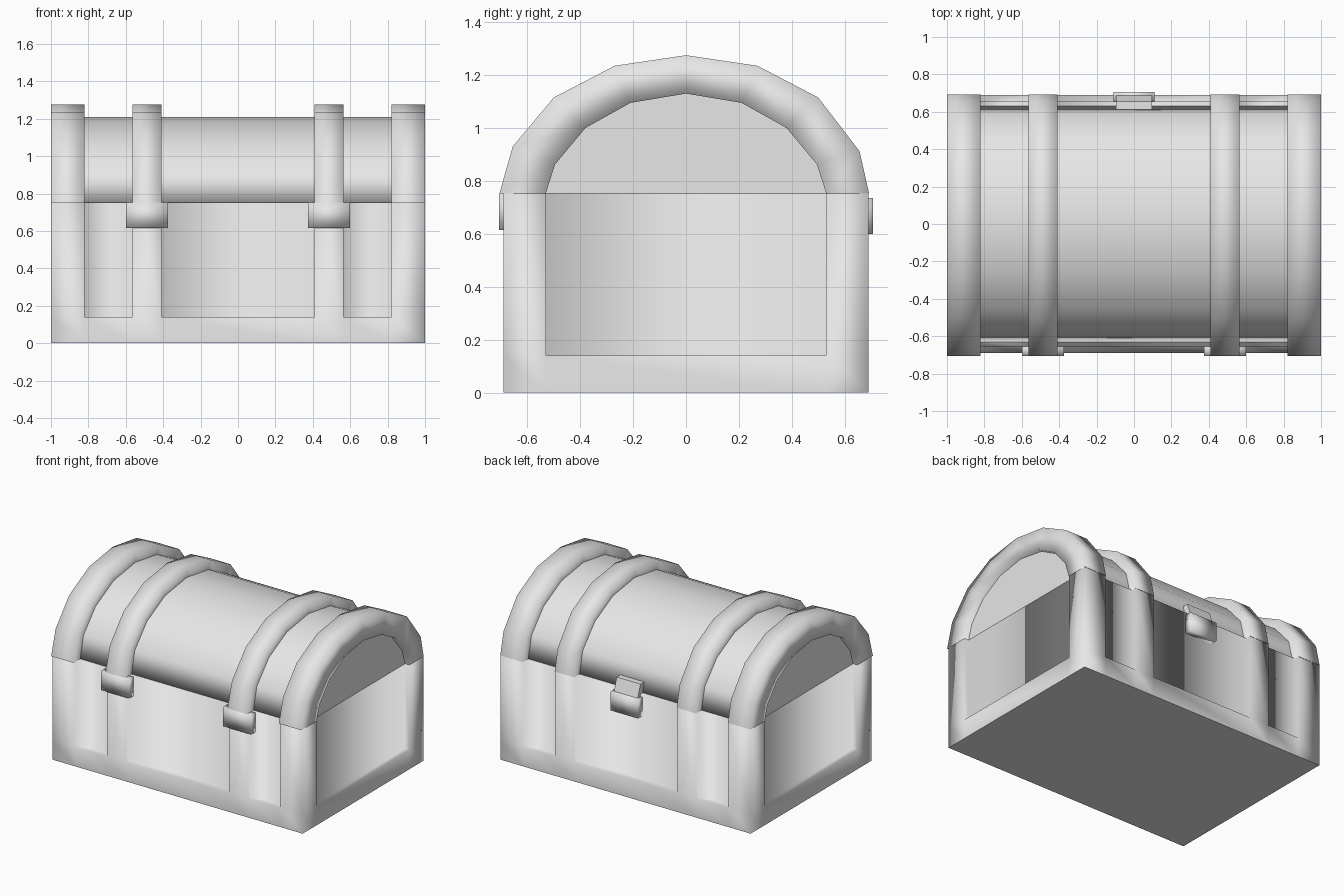
import bpy, bmesh, math

if "Cube" in bpy.data.objects:
    bpy.data.objects.remove(bpy.data.objects["Cube"])

grey = bpy.data.materials.new("light_grey")
grey.diffuse_color = (0.8, 0.8, 0.8, 1)
grey.use_nodes = True
grey.node_tree.nodes["Principled BSDF"].inputs["Base Color"].default_value = grey.diffuse_color


def finish(bm, name, angle):
    bmesh.ops.recalc_face_normals(bm, faces=bm.faces)
    me = bpy.data.meshes.new(name)
    bm.to_mesh(me)
    bm.free()
    me.materials.append(grey)
    ob = bpy.data.objects.new(name, me)
    bpy.context.collection.objects.link(ob)
    bpy.ops.object.select_all(action='DESELECT')
    ob.select_set(True)
    bpy.context.view_layer.objects.active = ob
    bpy.ops.object.shade_smooth_by_angle(angle=math.radians(angle))
    return ob


def sharpen(ob, rule):
    """Keep the edges sharp whose two ends both meet the rule."""
    vs = ob.data.vertices
    for e in ob.data.edges:
        if all(rule(vs[i].co) for i in e.vertices):
            e.use_edge_sharp = True


def block(bm, x0, x1, y0, y1, z0, z1):
    verts = bmesh.ops.create_cube(bm, size=1)["verts"]
    for v in verts:
        v.co = (x1 if v.co.x > 0 else x0, y1 if v.co.y > 0 else y0,
                z1 if v.co.z > 0 else z0)


def arch(half):
    """Full arch in (y, z) from the half running rim to crown."""
    return [(-y, z) for y, z in half] + [(y, z) for y, z in reversed(half[:-1])]


RIM = 0.753
DEPTH = 0.035
OUTER = arch([(0.705, RIM), (0.655, 0.93), (0.5, 1.115), (0.27, 1.235), (0, 1.275)])
OUTER[-1] = (0.692, RIM)
OUTER[-2] = (0.656, 0.912)
INNER = arch([(0.53, RIM), (0.495, 0.862), (0.38, 1.0), (0.21, 1.095), (0, 1.13)])
SKIN = arch([(0.63, RIM), (0.592, 0.91), (0.455, 1.065), (0.25, 1.172), (0, 1.21)])

# Chest body: a box cut into a grid, with the panels sunk into each wall
bm = bmesh.new()
block(bm, -1, 1, -0.69, 0.69, 0, RIM)
cuts = [((x, 0, 0), (1, 0, 0)) for s in (-1, 1) for x in (s * 0.41, s * 0.565, s * 0.82)]
cuts += [((0, y, 0), (0, 1, 0)) for y in (-0.53, 0.53)]
cuts += [((0, 0, 0.14), (0, 0, 1))]
for co, no in cuts:
    bmesh.ops.bisect_plane(bm, geom=bm.verts[:] + bm.edges[:] + bm.faces[:],
                           plane_co=co, plane_no=no)
bm.normal_update()
panels = []
for f in bm.faces:
    c = f.calc_center_median()
    if c.z < 0.14 or abs(f.normal.z) > 0.5:
        continue
    if abs(f.normal.x) > 0.5:
        sunk = abs(c.y) < 0.53
    else:
        sunk = abs(c.x) < 0.41 or 0.565 < abs(c.x) < 0.82
    if sunk:
        panels.append(f)
bmesh.ops.inset_individual(bm, faces=panels, thickness=0, depth=-DEPTH)
# Panels run open to the rim, closed by one top face that follows them
top = [f for f in bm.faces if all(v.co.z > RIM - 0.001 for v in f.verts)]
bmesh.ops.delete(bm, geom=top, context='FACES')
bmesh.ops.holes_fill(bm, edges=[e for e in bm.edges if e.is_boundary], sides=0)
body = finish(bm, "chest_body", 180)
sharpen(body, lambda p: p.z < 0.001)

# Lid skin with its recessed end walls
bm = bmesh.new()
END = 1 - DEPTH
left, right = ([bm.verts.new((x, y, z)) for y, z in SKIN] for x in (-END, END))
for i in range(len(SKIN)):
    bm.faces.new((left[i], left[i - 1], right[i - 1], right[i]))
bm.faces.new(left)
bm.faces.new(right)
skin = finish(bm, "lid_skin", 180)
sharpen(skin, lambda p: p.x > 0.9)
sharpen(skin, lambda p: p.x < -0.9)


# Arched lid bands, softly shaded all round
def band(name, x0, x1):
    bm = bmesh.new()
    rings = []
    for o, i in zip(OUTER, INNER):
        rings.append([bm.verts.new((x, y, z)) for x, (y, z) in
                      ((x0, o), (x1, o), (x1, i), (x0, i))])
    for a, b in zip(rings, rings[1:]):
        for k in range(4):
            n = (k + 1) % 4
            bm.faces.new((a[k], a[n], b[n], b[k]))
    finish(bm, name, 120)


for s, side in ((-1, "left"), (1, "right")):
    band("end_band_" + side, *sorted((s * 0.82, s)))
    band("middle_band_" + side, *sorted((s * 0.41, s * 0.565)))
    # Front latch
    bm = bmesh.new()
    block(bm, *sorted((s * 0.375, s * 0.6)), -0.706, -0.655, 0.615, RIM)
    finish(bm, "front_latch_" + side, 100)

# Back clasp: lower plate on the body, leaning upper plate on the lid
bm = bmesh.new()
block(bm, -0.11, 0.11, 0.655, 0.706, 0.6, 0.735)
finish(bm, "back_clasp_lower", 100)
bm = bmesh.new()
block(bm, -0.095, 0.095, 0.61, 0.69, 0.725, 0.825)
for v in bm.verts:
    if v.co.z > 0.8:
        v.co.y -= 0.035
finish(bm, "back_clasp_upper", 30)
